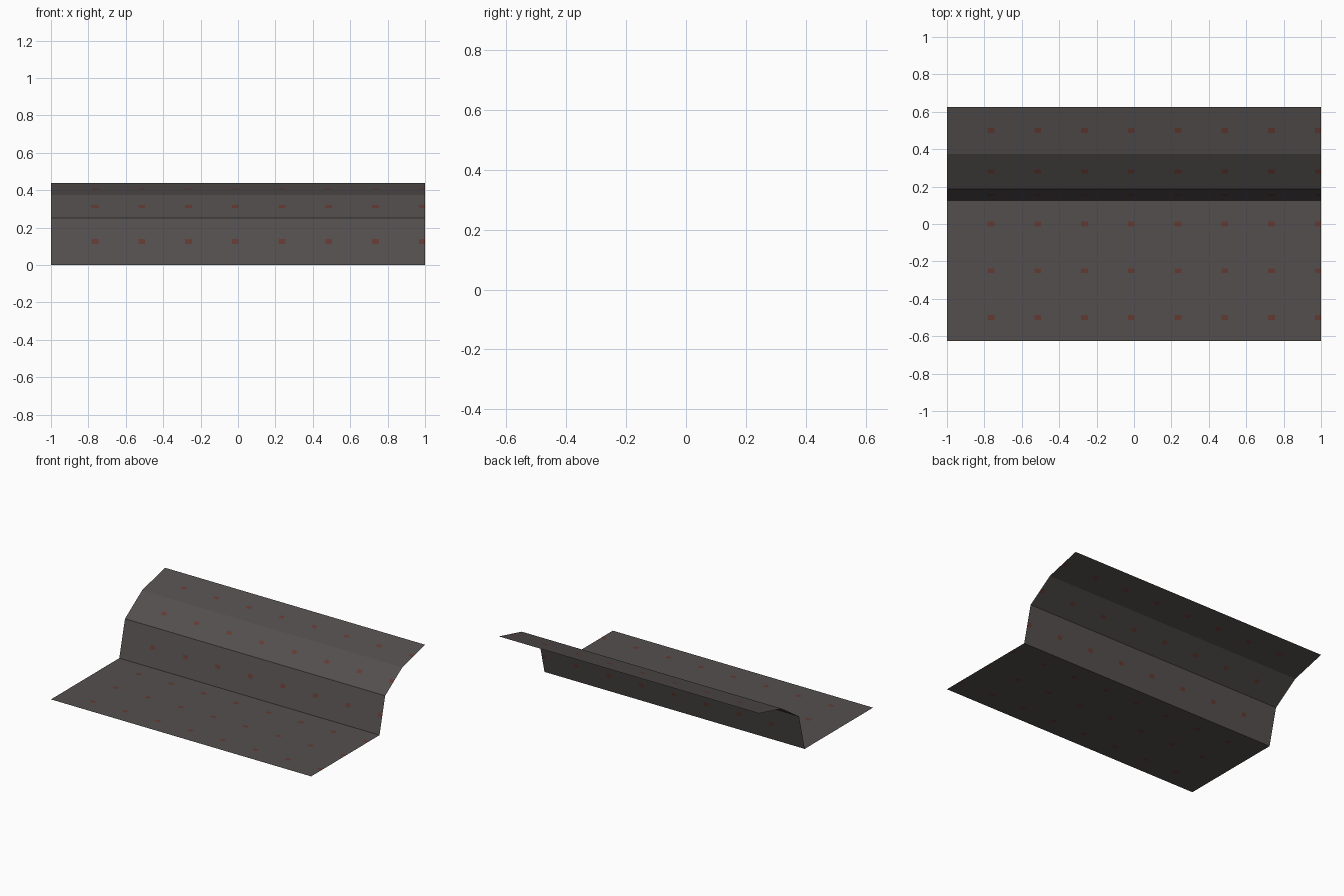
import bpy, bmesh
from mathutils import Vector

if "Cube" in bpy.data.objects:
    bpy.data.objects.remove(bpy.data.objects["Cube"])


def material(name, rgb):
    m = bpy.data.materials.new(name)
    m.diffuse_color = (*rgb, 1.0)
    m.use_nodes = True
    m.node_tree.nodes["Principled BSDF"].inputs["Base Color"].default_value = m.diffuse_color
    return m


steel = material("dark grey", (0.088, 0.078, 0.076))
rust = material("rust spots", (0.125, 0.042, 0.032))

# Side profile (y, z): flat apron, steep riser, slope, shallow top
PROFILE = [(-0.625, 0), (0.125, 0), (0.1875, 0.25), (0.375, 0.375), (0.625, 0.4375)]
# Spot rows per strip, as fractions along the strip
ROWS = [(1 / 6, 1 / 2, 5 / 6), (0.5,), (0.5,), (0.5,)]
SPOT_X = [-0.765 + 0.25 * i for i in range(8)]
HALF_X, HALF_V = 0.018, 0.013

bm = bmesh.new()
lines = [(bm.verts.new((-1, y, z)), bm.verts.new((1, y, z))) for y, z in PROFILE]
strips = [bm.faces.new((a[0], a[1], b[1], b[0])) for a, b in zip(lines, lines[1:])]


def cut(geom, co, no):
    bmesh.ops.bisect_plane(bm, geom=geom, plane_co=co, plane_no=no, dist=1e-6)


# Cut across every strip at the spot edges
for x in SPOT_X:
    for s in (-HALF_X, HALF_X):
        if abs(x + s) < 1:
            cut(bm.verts[:] + bm.edges[:] + bm.faces[:], (x + s, 0, 0), (1, 0, 0))

# Cut along each strip, then colour the spot faces
for (p, q), rows in zip(zip(PROFILE, PROFILE[1:]), ROWS):
    a, b = Vector((0, *p)), Vector((0, *q))
    d = (b - a).normalized()
    normal = Vector((1, 0, 0)).cross(d)

    def strip_faces():
        return [f for f in bm.faces
                if abs((f.calc_center_median() - a).dot(normal)) < 1e-4
                and abs(f.normal.dot(normal)) > 0.999]

    bm.normal_update()
    for t in rows:
        centre = a.lerp(b, t)
        for s in (-HALF_V, HALF_V):
            fs = strip_faces()
            es = list({e for f in fs for e in f.edges})
            vs = list({v for f in fs for v in f.verts})
            cut(vs + es + fs, centre + d * s, d)
            bm.normal_update()
        for f in strip_faces():
            c = f.calc_center_median()
            if abs((c - centre).dot(d)) < HALF_V and any(abs(c.x - x) < HALF_X for x in SPOT_X):
                f.material_index = 1

me = bpy.data.meshes.new("bent_sheet")
bm.to_mesh(me)
bm.free()
me.materials.append(steel)
me.materials.append(rust)
obj = bpy.data.objects.new("bent_sheet", me)
bpy.context.collection.objects.link(obj)
